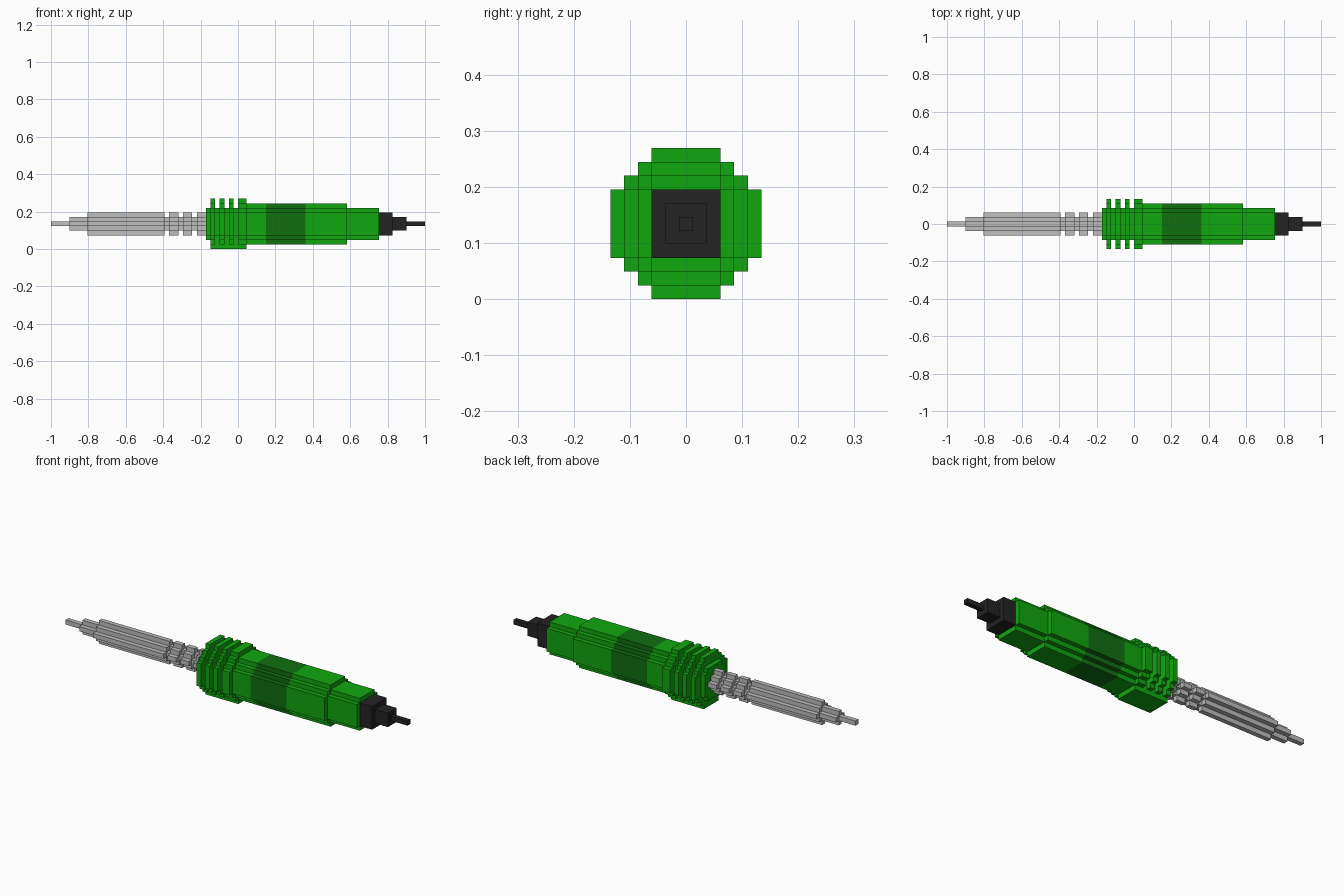
import bpy, bmesh

cube = bpy.data.objects.get("Cube")
if cube:
    bpy.data.objects.remove(cube, do_unlink=True)

U = 0.01224          # half-extent unit of the stepped sections
ZC = 11 * U          # height of the long axis


def material(name, rgb):
    m = bpy.data.materials.new(name)
    m.use_nodes = True
    m.diffuse_color = (*rgb, 1)
    m.node_tree.nodes["Principled BSDF"].inputs["Base Color"].default_value = (*rgb, 1)
    return m


GREEN = material("green", (0.005, 0.39, 0.005))
DARK_GREEN = material("dark green", (0.005, 0.156, 0.005))
BLACK = material("black", (0.017, 0.017, 0.017))
METAL = material("light grey metal", (0.51, 0.51, 0.51))


def stepped_outline(size):
    """Closed outline of a stepped round section; size lists the half-widths, widest first."""
    quarter = []
    heights = size[::-1]
    for i, (w, h) in enumerate(zip(size, heights)):
        if i:
            quarter.append((w, heights[i - 1]))
        quarter.append((w, h))
    pts = []
    for k in range(4):
        for y, z in quarter:
            for _ in range(k):
                y, z = -z, y
            pts.append((y * U, z * U))
    return pts


def part(name, mat, *segments):
    """Join prisms along x, each given as (start, end, outline)."""
    bm = bmesh.new()
    for x0, x1, outline in segments:
        a = [bm.verts.new((x0, y, z + ZC)) for y, z in outline]
        b = [bm.verts.new((x1, y, z + ZC)) for y, z in outline]
        n = len(a)
        bm.faces.new(a[::-1])
        bm.faces.new(b)
        for i in range(n):
            j = (i + 1) % n
            bm.faces.new((a[i], a[j], b[j], b[i]))
    bmesh.ops.recalc_face_normals(bm, faces=bm.faces)
    mesh = bpy.data.meshes.new(name)
    bm.to_mesh(mesh)
    bm.free()
    mesh.materials.append(mat)
    obj = bpy.data.objects.new(name, mesh)
    bpy.context.collection.objects.link(obj)
    return obj


# Stepped cross-sections, from thin to thick
S1, S3, S5 = (stepped_outline(s) for s in ([1], [3, 1], [5, 3, 1]))
S7, S9, S11 = (stepped_outline(s) for s in ([7, 5], [9, 7, 5], [11, 9, 7, 5]))
Q3, Q5 = stepped_outline([3]), stepped_outline([5])

# Metal tip and heating shaft
part("tip", METAL, (-1.0, -0.902, S1), (-0.902, -0.805, S3))
part("heater_shaft", METAL, (-0.805, -0.393, S5))
part("shaft_neck", METAL, (-0.393, -0.17, S3))
for i, x in enumerate((-0.368, -0.294, -0.22)):
    part(f"shaft_ring_{i + 1}", METAL, (x, x + 0.049, S5))

# Finger guard: core, raised rings and the flat rib joining them underneath
part("guard_core", GREEN, (-0.17, 0.0, S7))
rings = [(-0.147, -0.1225), (-0.098, -0.0735), (-0.049, -0.0245), (0.0, 0.045)]
for i, (x0, x1) in enumerate(rings):
    part(f"guard_ring_{i + 1}", GREEN, (x0, x1, S11))
rib = [(-5 * U, -11 * U), (5 * U, -11 * U), (5 * U, -7 * U), (-5 * U, -7 * U)]
part("guard_rib", GREEN, *[(p[1], q[0], rib) for p, q in zip(rings, rings[1:])])

# Handle with its dark band
part("handle_front", GREEN, (0.045, 0.15, S9))
part("handle_band", DARK_GREEN, (0.15, 0.362, S9))
part("handle_rear", GREEN, (0.362, 0.584, S9), (0.584, 0.755, S7))

# Strain relief and cord
part("strain_relief", BLACK, (0.755, 0.827, Q5), (0.827, 0.902, Q3))
part("cord", BLACK, (0.902, 1.0, S1))
